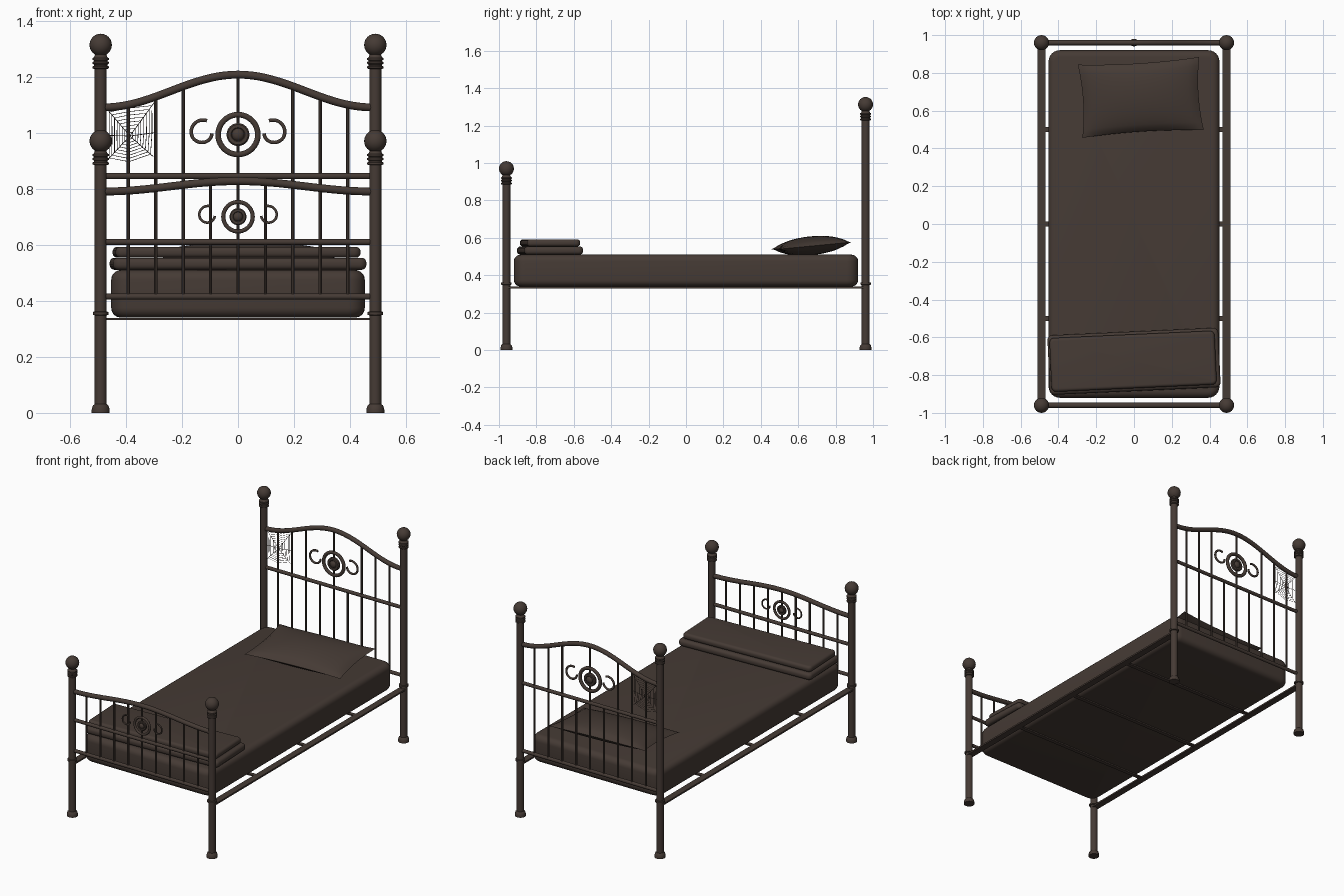
import bpy, bmesh, math
from mathutils import Matrix, Vector

if "Cube" in bpy.data.objects:
    bpy.data.objects.remove(bpy.data.objects["Cube"])

brown = bpy.data.materials.new("dark_brown")
brown.diffuse_color = (0.060, 0.043, 0.035, 1)
brown.use_nodes = True
brown.node_tree.nodes["Principled BSDF"].inputs["Base Color"].default_value = brown.diffuse_color


def finish(ob, angle=40):
    """Colour an object and smooth everything but its sharp edges."""
    ob.data.materials.clear()
    ob.data.materials.append(brown)
    bpy.ops.object.select_all(action='DESELECT')
    ob.select_set(True)
    bpy.context.view_layer.objects.active = ob
    bpy.ops.object.shade_smooth_by_angle(angle=math.radians(angle))
    return ob


def mesh_object(name, bm, matrix=None):
    bmesh.ops.recalc_face_normals(bm, faces=bm.faces)
    me = bpy.data.meshes.new(name)
    bm.to_mesh(me)
    bm.free()
    ob = bpy.data.objects.new(name, me)
    bpy.context.collection.objects.link(ob)
    if matrix:
        ob.matrix_world = matrix
    return finish(ob)


def tubes(name, paths, radius, res=3, cyclic=False):
    """Round bars along one or more point paths, joined in one mesh."""
    cu = bpy.data.curves.new(name, 'CURVE')
    cu.dimensions = '3D'
    cu.bevel_depth = radius
    cu.bevel_resolution = res
    cu.use_fill_caps = True
    for pts in paths:
        sp = cu.splines.new('POLY')
        sp.points.add(len(pts) - 1)
        for p, co in zip(sp.points, pts):
            p.co = (*co, 1)
        sp.use_cyclic_u = cyclic
    ob = bpy.data.objects.new(name, cu)
    bpy.context.collection.objects.link(ob)
    bpy.ops.object.select_all(action='DESELECT')
    ob.select_set(True)
    bpy.context.view_layer.objects.active = ob
    bpy.ops.object.convert(target='MESH')
    return finish(bpy.context.view_layer.objects.active)


def lathe(name, profile, matrix, n=24):
    """Revolve (radius, height) points about z."""
    bm = bmesh.new()
    vs = [bm.verts.new((r, 0, z)) for r, z in profile]
    es = [bm.edges.new(p) for p in zip(vs, vs[1:])]
    bmesh.ops.spin(bm, geom=vs + es, cent=(0, 0, 0), axis=(0, 0, 1),
                   angle=2 * math.pi, steps=n)
    bmesh.ops.remove_doubles(bm, verts=bm.verts, dist=1e-5)
    return mesh_object(name, bm, matrix)


def soft_box(name, size, loc, corner, edge, rot=0):
    """Box with rounded corners in plan and rounded rims."""
    bm = bmesh.new()
    bmesh.ops.create_cube(bm, size=1, matrix=Matrix.Diagonal((*size, 1)))
    up = [e for e in bm.edges if abs(e.verts[0].co.z - e.verts[1].co.z) > 1e-4]
    bmesh.ops.bevel(bm, geom=up, offset=corner, segments=6, profile=0.5, affect='EDGES')
    rim = [e for e in bm.edges if abs(e.verts[0].co.z - e.verts[1].co.z) < 1e-4]
    bmesh.ops.bevel(bm, geom=rim, offset=edge, segments=5, profile=0.5, affect='EDGES')
    return mesh_object(name, bm, Matrix.Translation(loc) @ Matrix.Rotation(rot, 4, 'Z'))


def box(name, size, loc):
    bm = bmesh.new()
    bmesh.ops.create_cube(bm, size=1, matrix=Matrix.Diagonal((*size, 1)))
    return mesh_object(name, bm, Matrix.Translation(loc))


PX, PY = 0.49, 0.96


# Posts: flared foot, collar, ringed neck and ball finial
def post(name, x, y, h):
    prof = [(0, 0), (0.032, 0), (0.032, 0.012), (0.028, 0.026), (0.0215, 0.032),
            (0.0215, 0.348), (0.028, 0.350), (0.028, 0.360), (0.0215, 0.362),
            (0.0215, h - 0.086)]
    for dz in (-0.080, -0.064, -0.050):
        prof += [(0.024, h + dz - 0.006), (0.029, h + dz - 0.003),
                 (0.029, h + dz + 0.003), (0.024, h + dz + 0.006)]
    for i in range(2, 13):
        a = math.pi * i / 12
        prof.append((0.04 * math.sin(a), h - 0.04 * math.cos(a)))
    lathe(name, prof, Matrix.Translation((x, y, 0)))


for side, sx in (("left", -1), ("right", 1)):
    post("head_post_" + side, sx * PX, PY, 1.313)
    post("foot_post_" + side, sx * PX, -PY, 0.97)
    box("side_rail_" + side, (0.042, 2 * PY, 0.01), (sx * PX, 0, 0.335))

# Slats under the mattress
for i, y in enumerate((-0.5, 0, 0.5)):
    box("slat_%d" % (i + 1), (2 * PX, 0.025, 0.008), (0, y, 0.335))


# Head and foot panels: arched rail, straight rails, bars, medallion and scrolls
def panel(name, y, end, peak, mid, med, s, curl_x, open_centre):
    def arch(x):
        return end + (peak - end) * 0.5 * (1 + math.cos(math.pi * x / 0.48))
    xs = [-0.48 + 0.96 * i / 40 for i in range(41)]
    tubes(name + "_top_rail", [[(x, y, arch(x)) for x in xs]], 0.014, 4)
    tubes(name + "_rails", [[(-PX, y, z), (PX, y, z)] for z in (mid, 0.415)], 0.011)
    bars = []
    for i in range(-4, 5):
        x = i * 0.098
        top = mid if open_centre and abs(i) == 1 else arch(x)
        bars.append([(x, y, 0.415), (x, y, top)])
    tubes(name + "_bars", bars, 0.006, 2)
    # medallion ring
    ring = [(0.071 * s * math.cos(t), y, med + 0.071 * s * math.sin(t))
            for t in (2 * math.pi * i / 40 for i in range(40))]
    tubes(name + "_medallion_ring", [ring], 0.0105 * s, 3, True)
    # stepped medallion boss, the same on both faces
    half = [(0.041, 0.006), (0.036, 0.011), (0.025, 0.011), (0.022, 0.008),
            (0.019, 0.013), (0.012, 0.018), (0, 0.020)]
    prof = [(r * s, -h * s) for r, h in reversed(half)] + [(r * s, h * s) for r, h in half]
    lathe(name + "_medallion_boss", prof,
          Matrix.Translation((0, y, med)) @ Matrix.Rotation(math.pi / 2, 4, 'X'))
    # open scrolls either side
    curls = []
    for sx in (-1, 1):
        pts = []
        for i in range(29):
            a = math.radians(70 + 280 * i / 28)
            r = 0.042 * s * (1 - 0.22 * max(0, i - 14) / 14)
            pts.append((sx * (-curl_x + r * math.cos(a)), y, med + 0.01 * s + r * math.sin(a)))
        curls.append(pts)
    tubes(name + "_scrolls", curls, 0.0065 * s)


panel("headboard", PY, 1.09, 1.207, 0.845, 0.993, 1.0, 0.125, True)
panel("footboard", -PY, 0.79, 0.827, 0.61, 0.70, 0.74, 0.107, False)

# Cobweb in the headboard corner
hub = Vector((-0.386, PY - 0.003, 0.988))
anchors = [Vector((x, PY - 0.003, z)) for x, z in
           ((-0.468, 0.90), (-0.468, 0.99), (-0.468, 1.085), (-0.39, 1.10),
            (-0.297, 1.11), (-0.297, 1.0), (-0.303, 0.915), (-0.39, 0.885))]
tubes("cobweb_spokes", [[hub, a] for a in anchors], 0.0013, 0)
tubes("cobweb_rings", [[hub.lerp(a, k / 9) for a in anchors] for k in range(1, 9)],
      0.0012, 0, True)

# Mattress and folded blanket
soft_box("mattress", (0.905, 1.84, 0.17), (0, 0, 0.425), 0.06, 0.035)
soft_box("blanket_lower_fold", (0.905, 0.315, 0.043), (0, -0.727, 0.532), 0.025, 0.018,
         math.radians(2.6))
soft_box("blanket_upper_fold", (0.875, 0.285, 0.038), (-0.005, -0.727, 0.573), 0.025, 0.016,
         math.radians(2.6))

# Pillow: two puffed sheets meeting at a pinched seam
bm = bmesh.new()
for sign in (1, -1):
    new = bmesh.ops.create_grid(bm, x_segments=24, y_segments=18, size=1)['verts']
    for v in new:
        u, w = v.co.x, v.co.y
        puff = max(0, (1 - u * u) * (1 - w * w)) ** 0.55
        v.co = (0.322 * u * (1 - 0.05 * (1 - w * w)),
                0.195 * w * (1 - 0.07 * (1 - u * u)), sign * 0.05 * puff)
bmesh.ops.remove_doubles(bm, verts=bm.verts, dist=1e-4)
mesh_object("pillow", bm, Matrix.Translation((0.036, 0.67, 0.558))
            @ Matrix.Rotation(math.radians(3.6), 4, 'Z')
            @ Matrix.Rotation(math.radians(5.5), 4, 'X'))
